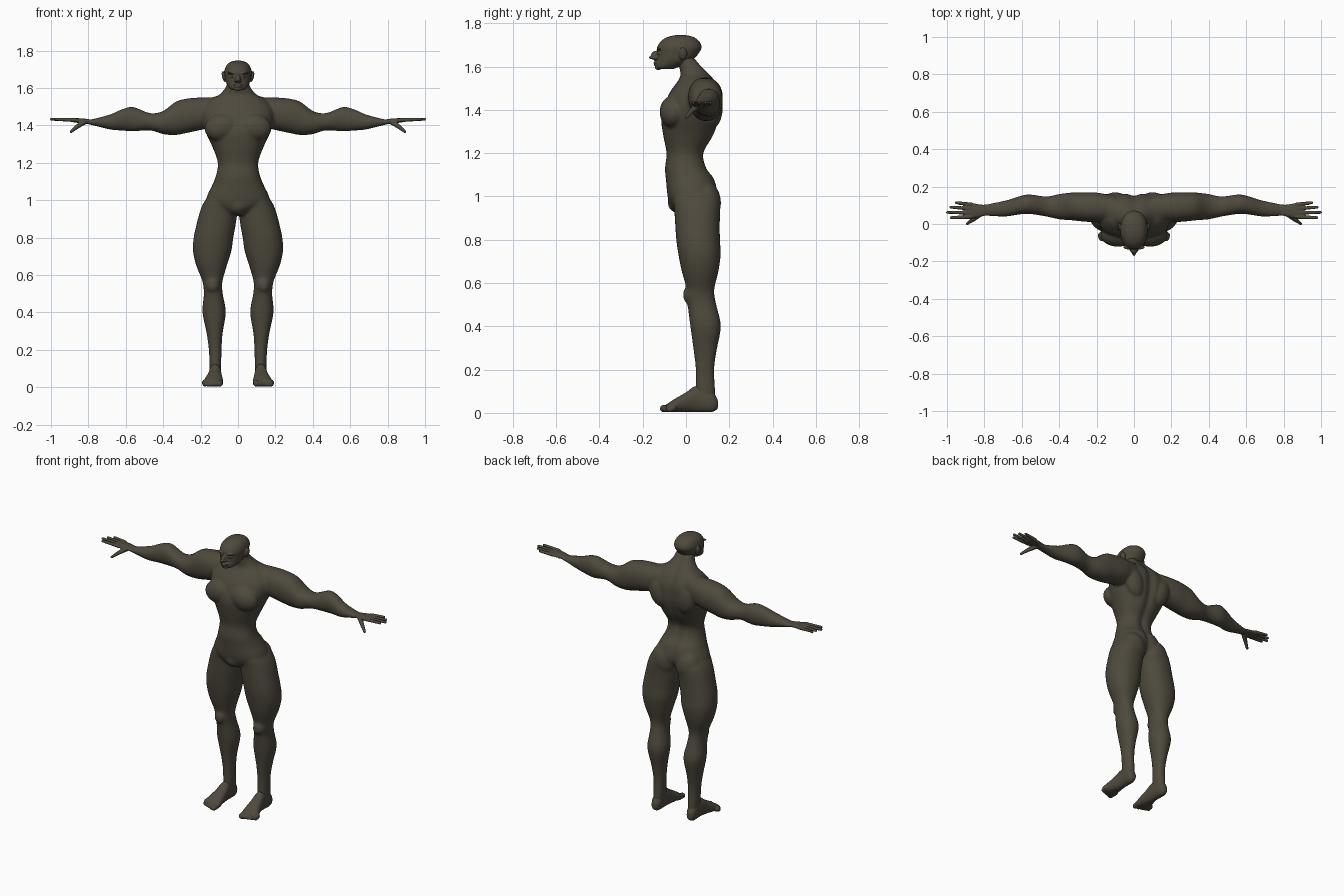
import bpy, bmesh, math
from mathutils import Vector, Matrix

cube = bpy.data.objects.get("Cube")
if cube:
    bpy.data.objects.remove(cube, do_unlink=True)

skin = bpy.data.materials.new("dark olive skin")
skin.use_nodes = True
colour = (0.076, 0.067, 0.046, 1)
skin.diffuse_color = colour
skin.node_tree.nodes["Principled BSDF"].inputs["Base Color"].default_value = colour
skin.node_tree.nodes["Principled BSDF"].inputs["Roughness"].default_value = 0.8


def catmull(p, q, r, s, t):
    """Smooth blend between ring values q and r."""
    return [b + t * (c - a) / 2 + t * t * (a - 2.5 * b + 2 * c - d / 2)
            + t ** 3 * (1.5 * (b - c) + (d - a) / 2) for a, b, c, d in zip(p, q, r, s)]


def loft(bm, axis, rings, side=1, power=2.2, groove=0, steps=4, count=32):
    """Rings are (position, u_min, u_max, v_min, v_max) across the given axis."""
    dense = []
    last = len(rings) - 1
    for i in range(last):
        four = [rings[max(0, min(last, k))] for k in (i - 1, i, i + 1, i + 2)]
        dense += [catmull(*four, s / steps) for s in range(steps)]
    dense.append(rings[last])
    loops = []
    for pos, u0, u1, v0, v1 in dense:
        loop = []
        for k in range(count):
            a = math.tau * k / count
            c, s = math.cos(a), math.sin(a)
            u = (u0 + u1) / 2 + (u1 - u0) / 2 * math.copysign(abs(c) ** (2 / power), c)
            v = (v0 + v1) / 2 + (v1 - v0) / 2 * math.copysign(abs(s) ** (2 / power), s)
            if s > 0:
                v -= groove * math.exp(-(u / 0.025) ** 2)
            x, y, z = {"X": (pos, u, v), "Y": (u, pos, v), "Z": (u, v, pos)}[axis]
            loop.append(bm.verts.new((x * side, y, z)))
        loops.append(loop)
    faces = [bm.faces.new(loops[0]), bm.faces.new(loops[-1])]
    for lower, upper in zip(loops, loops[1:]):
        for k in range(count):
            n = (k + 1) % count
            faces.append(bm.faces.new((lower[k], lower[n], upper[n], upper[k])))
    bmesh.ops.recalc_face_normals(bm, faces=faces)


def blob(bm, centre, radii, tilt=0):
    matrix = (Matrix.Translation(centre) @ Matrix.Rotation(tilt, 4, "Y")
              @ Matrix.Diagonal((*radii, 1)))
    bmesh.ops.create_icosphere(bm, subdivisions=3, radius=1, matrix=matrix)


def blob_pair(bm, centre, radii, tilt=0):
    for side in (1, -1):
        blob(bm, (centre[0] * side, *centre[1:]), radii, tilt * side)


def digit(bm, start, end, r0, r1, side):
    """Tapered finger or toe made of overlapping balls."""
    start, end = Vector(start), Vector(end)
    for k in range(15):
        p = start.lerp(end, k / 14)
        r = r0 + (r1 - r0) * k / 14
        matrix = Matrix.Translation((p.x * side, p.y, p.z))
        bmesh.ops.create_icosphere(bm, subdivisions=2, radius=r, matrix=matrix)


def finish(bm, name, voxel, repeats):
    """Fuse the overlapping forms into one smooth skin."""
    mesh = bpy.data.meshes.new(name)
    bm.to_mesh(mesh)
    bm.free()
    mesh.materials.append(skin)
    obj = bpy.data.objects.new(name, mesh)
    bpy.context.collection.objects.link(obj)
    remesh = obj.modifiers.new("fuse", "REMESH")
    remesh.mode = "VOXEL"
    remesh.voxel_size = voxel
    remesh.use_smooth_shade = True
    smooth = obj.modifiers.new("soften", "SMOOTH")
    smooth.factor = 0.5
    smooth.iterations = repeats
    return obj


# Torso and neck, with a groove down the spine
body = bmesh.new()
torso = [(.92, .05, -.04, .06), (.95, .1, -.07, .12), (1, .168, -.085, .15),
         (1.08, .138, -.093, .135), (1.13, .118, -.097, .1), (1.2, .108, -.09, .087),
         (1.28, .135, -.105, .13), (1.36, .172, -.115, .158), (1.42, .19, -.1, .165),
         (1.48, .19, -.075, .162), (1.53, .155, -.04, .14), (1.56, .105, -.025, .117),
         (1.6, .068, -.032, .08), (1.64, .056, -.04, .047)]
loft(body, "Z", [(z, -w, w, f, b) for z, w, f, b in torso], groove=0.016)
blob(body, (0, -.045, .975), (.05, .04, .05))

# Chest, shoulder blades, buttocks, kneecaps, collar slope
blob_pair(body, (.085, -.06, 1.39), (.095, .062, .075), .2)
blob_pair(body, (.1, .12, 1.41), (.065, .05, .1), .3)
blob_pair(body, (.085, .09, .97), (.082, .072, .1))
blob_pair(body, (.135, .012, .545), (.034, .026, .04))
blob_pair(body, (.1, .07, 1.525), (.1, .055, .035), .25)

leg = [(1.06, .03, .13, -.05, .1), (1, .008, .175, -.06, .15), (.95, .004, .2, -.055, .158),
       (.87, .012, .222, -.05, .156), (.8, .025, .237, -.045, .157), (.73, .035, .241, -.035, .16),
       (.655, .058, .225, -.02, .15), (.58, .08, .195, 0, .132), (.54, .085, .185, -.004, .132),
       (.49, .08, .183, .008, .142), (.4, .065, .19, .02, .161), (.29, .082, .168, .035, .142),
       (.2, .088, .156, .045, .13), (.1, .09, .152, .045, .135), (.04, .093, .152, .05, .135)]
arm = [(.1, .02, .15, 1.4, 1.55), (.2, .01, .168, 1.375, 1.549), (.28, .014, .169, 1.358, 1.542),
       (.335, .02, .168, 1.348, 1.525), (.4, .025, .16, 1.353, 1.477),
       (.47, .04, .147, 1.373, 1.465), (.56, .054, .158, 1.368, 1.498),
       (.62, .05, .146, 1.372, 1.486), (.685, .04, .126, 1.378, 1.458),
       (.79, .042, .106, 1.404, 1.431), (.83, .04, .105, 1.41, 1.434)]
foot = [(.147, .108, .14, .02, .06), (.12, .094, .153, .004, .1), (.05, .09, .155, .004, .125),
        (0, .085, .165, .004, .095), (-.05, .08, .18, .003, .066), (-.09, .082, .184, .003, .04)]
for side in (1, -1):
    loft(body, "Z", leg, side)
    loft(body, "X", arm, side)
finish(body, "body", 0.008, 5)

# Feet with toes, hands with fingers and thumb
palm = [(.78, .047, .1, 1.408, 1.43), (.83, .037, .106, 1.411, 1.437),
        (.87, .028, .112, 1.415, 1.438), (.9, .032, .11, 1.42, 1.437)]
fingers = [(.104, .114, .95), (.082, .09, .98), (.06, .062, .997), (.038, .034, .978)]
for side, label in ((1, "left"), (-1, "right")):
    bm = bmesh.new()
    loft(bm, "Y", foot, side)
    for k in range(5):
        x, r = .096 + .02 * k, .0175 - .0015 * k
        digit(bm, (x, -.06, .024), (x + .002, -.104 + .007 * k, r + .002), .018, r, side)
    finish(bm, label + "_foot", 0.005, 3)

    bm = bmesh.new()
    loft(bm, "X", palm, side)
    for base, tip, reach in fingers:
        digit(bm, (.87, base, 1.428), (reach, tip, 1.433), .0115, .0085, side)
    digit(bm, (.82, .055, 1.42), (.86, .024, 1.393), .016, .012, side)
    digit(bm, (.86, .024, 1.393), (.892, .002, 1.366), .012, .008, side)
    finish(bm, label + "_hand", 0.0035, 3)

# Head with jaw, brow, nose, lips, eyes and ears
head = bmesh.new()
skull = [(1.588, .03, -.13, -.06), (1.6, .047, -.139, -.03), (1.63, .064, -.134, .03),
         (1.66, .07, -.133, .058), (1.69, .073, -.133, .072), (1.72, .062, -.113, .058),
         (1.738, .042, -.08, .03), (1.746, .015, -.04, -.01)]
loft(head, "Z", [(z, -w, w, f, b) for z, w, f, b in skull])
blob(head, (0, -.142, 1.65), (.014, .02, .022))
blob(head, (0, -.155, 1.642), (.011, .017, .009))
blob(head, (0, -.135, 1.618), (.027, .016, .006))
blob(head, (0, -.134, 1.608), (.022, .016, .006))
blob(head, (0, -.128, 1.595), (.022, .016, .011))
blob_pair(head, (.012, -.143, 1.639), (.009, .011, .007))
blob_pair(head, (.03, -.124, 1.678), (.028, .013, .006), -.15)
blob_pair(head, (.029, -.121, 1.661), (.013, .013, .007))
blob_pair(head, (.076, -.015, 1.66), (.009, .02, .03), .25)
finish(head, "head", 0.0035, 3)
